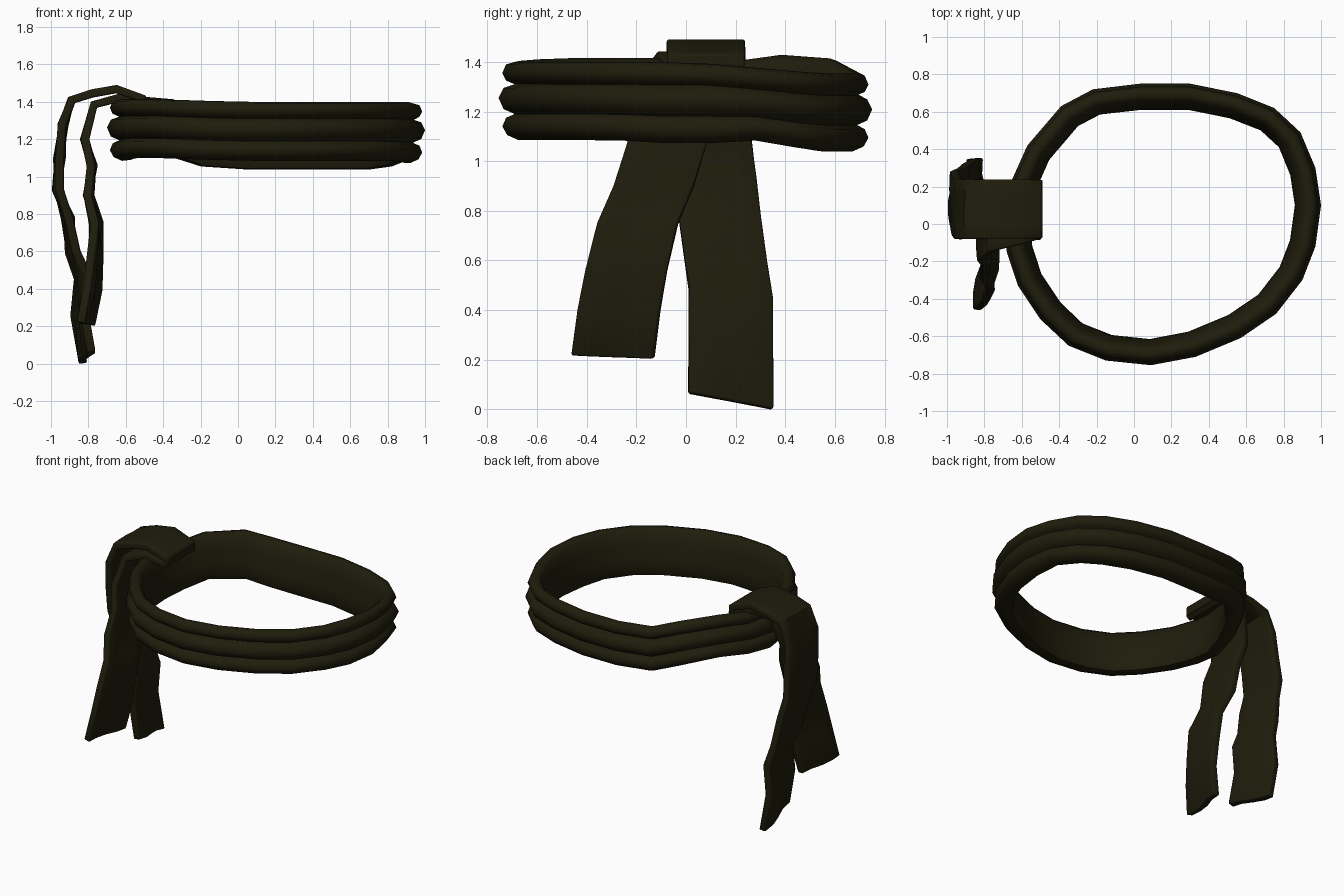
import bpy, bmesh, math
from mathutils import Vector

cube = bpy.data.objects.get("Cube")
if cube:
    bpy.data.objects.remove(cube, do_unlink=True)

# Single dark olive cloth colour
cloth = bpy.data.materials.new("dark_olive_cloth")
cloth.use_nodes = True
olive = (0.0135, 0.012, 0.0035, 1)
cloth.diffuse_color = olive
shader = cloth.node_tree.nodes["Principled BSDF"]
shader.inputs["Base Color"].default_value = olive
shader.inputs["Roughness"].default_value = 0.9


def clamp(value):
    return max(0.0, min(1.0, value))


def finish(name, bm, angle):
    """Turn a bmesh into a smooth-shaded cloth object."""
    bmesh.ops.recalc_face_normals(bm, faces=bm.faces)
    mesh = bpy.data.meshes.new(name)
    bm.to_mesh(mesh)
    bm.free()
    mesh.materials.append(cloth)
    obj = bpy.data.objects.new(name, mesh)
    bpy.context.collection.objects.link(obj)
    bpy.ops.object.select_all(action='DESELECT')
    obj.select_set(True)
    bpy.context.view_layer.objects.active = obj
    bpy.ops.object.shade_smooth_by_angle(angle=math.radians(angle))
    return obj


def bridge(bm, rings, closed):
    """Join neighbouring rows of vertices with quads."""
    rows, columns = len(rings), len(rings[0])
    for i in range(rows if closed else rows - 1):
        a, b = rings[i], rings[(i + 1) % rows]
        for j in range(columns if closed else columns - 1):
            k = (j + 1) % columns
            bm.faces.new((a[j], a[k], b[k], b[j]))


# Waist loop: three stacked folds swept around a hand-shaped outline
outline = [(.03, .75), (.3, .75), (.55, .7), (.75, .62), (.89, .49), (.97, .3),
           (1, .1), (.97, -.12), (.9, -.3), (.76, -.48), (.57, -.61), (.33, -.71),
           (.09, -.755), (-.15, -.73), (-.35, -.65), (-.5, -.51), (-.62, -.33),
           (-.68, -.15), (-.7, .03), (-.66, .22), (-.57, .42), (-.39, .63), (-.22, .72)]
# (inward depth, height) of the folded cross-section, then the sloping inner wall
folds = [(.095, 1.375), (.065, 1.4), (.03, 1.39), (.015, 1.355), (.03, 1.325),
         (.065, 1.31), (.02, 1.295), (0, 1.255), (.02, 1.21), (.065, 1.19),
         (.03, 1.175), (.015, 1.14), (.035, 1.105), (.08, 1.085), (.125, 1.09),
         (.14, 1.13), (.135, 1.2), (.115, 1.3)]


def build_waist_loop():
    bm = bmesh.new()
    rings = []
    for i, point in enumerate(outline):
        before = Vector(outline[i - 1])
        after = Vector(outline[(i + 1) % len(outline)])
        along = (after - before).normalized()
        inward = Vector((along.y, -along.x))
        x, y = point
        # the cloth rises at the corner beside the knot
        corner = (x + .47) ** 2 + (y - .52) ** 2
        rise = .07 * math.exp(-corner / .05) + .015 * clamp(-x * 2)
        ring = []
        for depth, height in folds:
            # the back sags: gently along the top fold, sharply along the bottom one
            low = clamp((1.4 - height) / .3)
            start = .32 * low
            sag = -.046 * clamp((y - start) / (.58 - start))
            dip = -.016 * low * math.exp(-(y / .2) ** 2)
            spot = Vector(point) + inward * depth
            ring.append(bm.verts.new((spot.x, spot.y, height + sag + rise + dip)))
        rings.append(ring)
    bridge(bm, rings, True)
    finish("waist_loop", bm, 60)


# Ribbon: a strip of cloth along a path of (x, z, middle y), with soft creases
def build_ribbon(name, path, start_width, end_width, slant, twist):
    bm = bmesh.new()
    rows = []
    columns = 5
    last = len(path) - 1
    for i, (x, z, y) in enumerate(path):
        t = i / last
        width = start_width + (end_width - start_width) * t
        hang = clamp((i - 3) / 3)
        row = []
        for j in range(columns):
            s = j / (columns - 1) - .5
            turn = twist * s * clamp(t * 3 - 1.6)
            crease = hang * .012 * math.sin(i * 2.1 + j * 1.7) + turn
            drop = slant * s * clamp(t * 3 - 2)
            row.append(bm.verts.new((x + crease, y + s * width, z + drop)))
        rows.append(row)
    bridge(bm, rows, False)
    obj = finish(name, bm, 50)
    thick = obj.modifiers.new("cloth_thickness", 'SOLIDIFY')
    thick.thickness = .045
    thick.offset = 0
    soft = obj.modifiers.new("soft_edge", 'BEVEL')
    soft.width = .008
    soft.segments = 2
    soft.limit_method = 'ANGLE'
    soft.angle_limit = math.radians(60)


build_waist_loop()

# Outer ribbon wraps over the loop as the knot and hangs behind
outer_path = [(-.51, 1.37, .08), (-.51, 1.42, .08), (-.65, 1.468, .08), (-.78, 1.445, .08),
              (-.89, 1.41, .08), (-.935, 1.28, .08), (-.955, 1.1, .1), (-.965, .93, .12),
              (-.905, .78, .135), (-.885, .6, .16), (-.84, .47, .18), (-.84, .28, .18),
              (-.81, .033, .18)]
build_ribbon("outer_tail", outer_path, .31, .34, -.065, -.05)

# Inner ribbon tucks beneath the knot and hangs to the front
inner_path = [(-.51, 1.36, .07), (-.53, 1.385, .07), (-.64, 1.42, .04), (-.77, 1.385, .01),
              (-.82, 1.2, -.04), (-.78, 1.06, -.08), (-.8, .9, -.13), (-.76, .75, -.195),
              (-.755, .56, -.24), (-.78, .4, -.27), (-.82, .213, -.295)]
build_ribbon("inner_tail", inner_path, .31, .33, -.015, .06)
